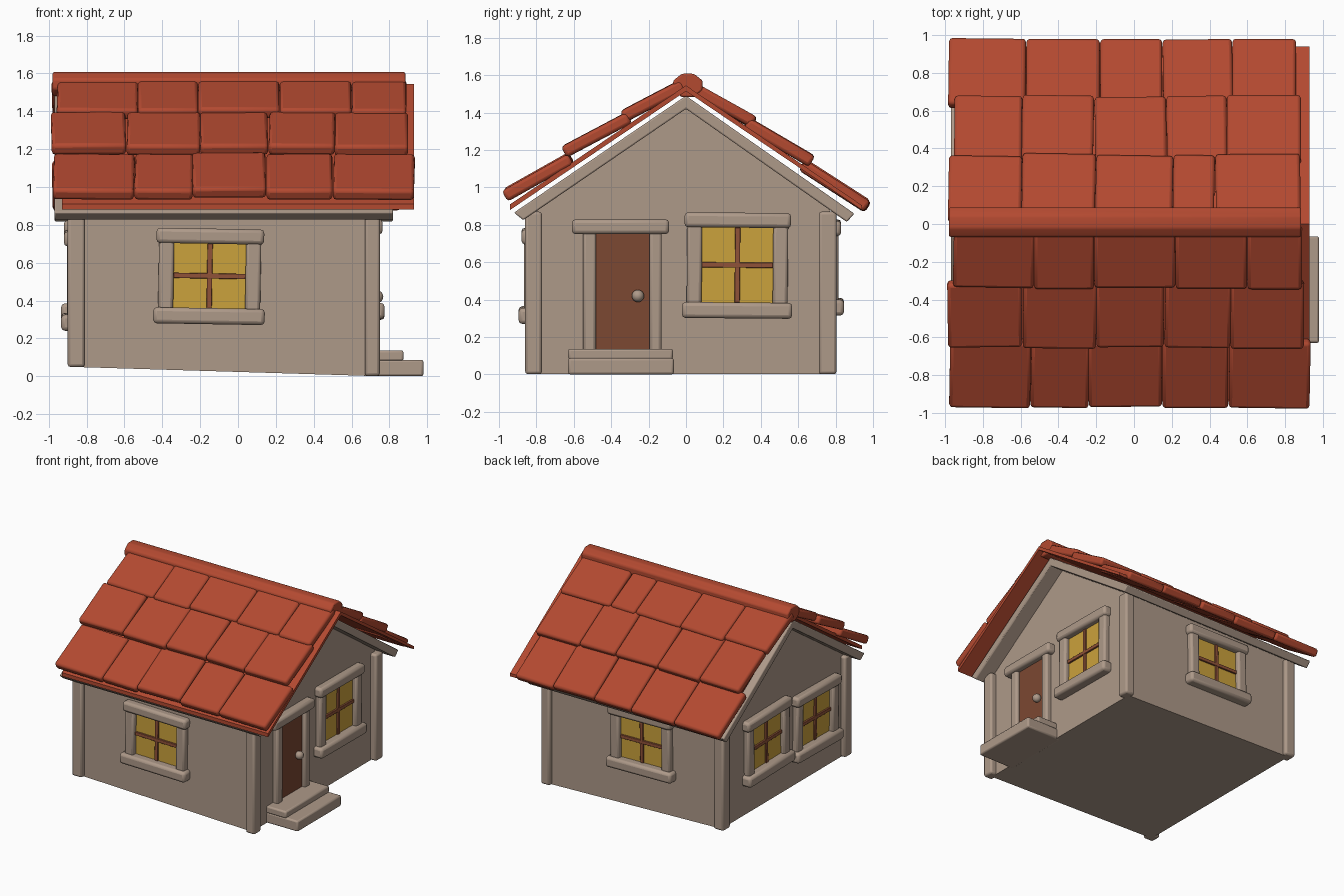
import bpy, bmesh, math, random
from mathutils import Vector, Matrix

if "Cube" in bpy.data.objects:
    bpy.data.objects.remove(bpy.data.objects["Cube"])

random.seed(4)


def material(name, r, g, b):
    m = bpy.data.materials.new(name)
    m.diffuse_color = (r, g, b, 1)
    m.use_nodes = True
    m.node_tree.nodes["Principled BSDF"].inputs["Base Color"].default_value = m.diffuse_color
    return m


STONE = material("warm stone", 0.42, 0.32, 0.25)
ROOF = material("red clay", 0.45, 0.067, 0.03)
DOOR = material("brown wood", 0.2, 0.065, 0.032)
BAR = material("window bar wood", 0.28, 0.085, 0.04)
GLASS = material("yellow glass", 0.6, 0.36, 0.045)


def finish(bm, name, mat, bevel=0.0, segments=2):
    bmesh.ops.recalc_face_normals(bm, faces=bm.faces)
    me = bpy.data.meshes.new(name)
    bm.to_mesh(me)
    bm.free()
    me.materials.append(mat)
    ob = bpy.data.objects.new(name, me)
    bpy.context.collection.objects.link(ob)
    if bevel:
        mod = ob.modifiers.new("soft edges", 'BEVEL')
        mod.width, mod.segments, mod.limit_method = bevel, segments, 'ANGLE'
    bpy.ops.object.select_all(action='DESELECT')
    ob.select_set(True)
    bpy.context.view_layer.objects.active = ob
    bpy.ops.object.shade_smooth_by_angle(angle=math.radians(40))
    return ob


def box(name, lo, hi, mat, bevel=0.0, matrix=None, segments=2):
    """Box between two corners, optionally placed by a matrix."""
    bm = bmesh.new()
    bmesh.ops.create_cube(bm, size=1)
    lo, hi = Vector(lo), Vector(hi)
    for v in bm.verts:
        v.co = Vector([(lo[i] + hi[i]) / 2 + v.co[i] * (hi[i] - lo[i]) for i in range(3)])
    if matrix:
        bm.transform(matrix)
    return finish(bm, name, mat, bevel, segments)


def extrude_x(name, profile, x0, x1, mat, bevel=0.0, sloped_base=False):
    """Extrude a (y, z) outline along x."""
    bm = bmesh.new()
    f = bm.faces.new([bm.verts.new((x0, y, z)) for y, z in profile])
    new = bmesh.ops.extrude_face_region(bm, geom=[f])["geom"]
    for v in new:
        if isinstance(v, bmesh.types.BMVert):
            v.co.x = x1
    if sloped_base:
        for v in bm.verts:
            if v.co.z < 0.1:
                v.co.z = base_z(v.co.x)
    return finish(bm, name, mat, bevel)


def base_z(x):
    # the foot of the house rises slightly towards -x
    return max(0, 0.05 - 0.05 * (x + 0.9) / 1.65)


# House body with gables
extrude_x("house_walls", [(-0.82, 0), (0.77, 0), (0.77, 0.89), (0, 1.45), (-0.82, 0.89)],
          -0.86, 0.70, STONE, sloped_base=True)

# Corner posts
for x0, x1 in ((-0.9, -0.81), (0.67, 0.75)):
    for y0, y1 in ((-0.86, -0.77), (0.71, 0.805)):
        box("corner_post", (x0, y0, base_z((x0 + x1) / 2)), (x1, y1, 0.87), STONE, 0.015)

# Stone roof slab and thin red underlay
extrude_x("roof_slab", [(0, 1.49), (0.9, 0.86), (0.86, 0.815), (0, 1.42), (-0.87, 0.825), (-0.92, 0.865)],
          -0.97, 0.82, STONE, 0.008)
extrude_x("roof_underlay", [(0, 1.545), (0.94, 0.905), (0.94, 0.88), (0, 1.515), (-0.94, 0.88), (-0.94, 0.91)],
          -0.93, 0.93, ROOF)

# Roof tiles: lower edge, upper edge (y, z of the top face), column borders
rows = [
    ((-0.985, 0.985), (-0.63, 1.185), (-0.98, -0.55, -0.24, 0.15, 0.5, 0.93)),
    ((-0.67, 1.215), (-0.32, 1.4), (-0.985, -0.59, -0.2, 0.16, 0.51, 0.9)),
    ((-0.355, 1.405), (-0.03, 1.575), (-0.96, -0.53, -0.21, 0.22, 0.6, 0.89)),
    ((0.99, 0.925), (0.64, 1.15), (-0.98, -0.57, -0.18, 0.15, 0.52, 0.86)),
    ((0.69, 1.17), (0.34, 1.375), (-0.95, -0.59, -0.21, 0.17, 0.49, 0.885)),
    ((0.38, 1.375), (0.03, 1.57), (-0.98, -0.59, -0.2, 0.21, 0.43, 0.88)),
]
for low, high, cols in rows:
    p, q = Vector((0, *low)), Vector((0, *high))
    up = (q - p).normalized()
    normal = Vector((1, 0, 0)).cross(up)
    if normal.z < 0:
        normal.negate()
    for a, b in zip(cols, cols[1:]):
        m = Matrix((Vector((1, 0, 0)), up, normal)).transposed().to_4x4()
        m.translation = p + Vector(((a + b) / 2, 0, random.uniform(-0.006, 0.004)))
        m = m @ Matrix.Rotation(random.uniform(-0.02, 0.02), 4, 'Z')
        w = (b - a) / 2 - 0.001
        box("roof_tile", (-w, random.uniform(0, 0.015), -0.065), (w, (q - p).length, 0),
            ROOF, 0.018, m)

# Ridge cap
ridge = [(0.01 + 0.085 * math.cos(t), 1.545 + 0.068 * math.sin(t))
         for t in [math.radians(22.5 + 45 * i) for i in range(8)]]
extrude_x("ridge_cap", ridge, -0.98, 0.885, ROOF, 0.01)


def wall_frame(origin, n, roll=0.0):
    """Local axes: x along the wall, y up, z outwards."""
    n, z = Vector(n), Vector((0, 0, 1))
    m = Matrix((z.cross(n), z, n)).transposed().to_4x4()
    m.translation = origin
    return m @ Matrix.Rotation(math.radians(roll), 4, 'Z')


def window(origin, n, roll, half_h=0.18):
    m = wall_frame(origin, n, roll)
    w, h = 0.19, half_h
    box("window_pane", (-w - .01, -h - .01, 0), (w + .01, h + .01, 0.008), GLASS, 0, m)
    box("window_bar_upright", (-0.014, -h, 0), (0.014, h, 0.02), BAR, 0.003, m)
    box("window_bar_across", (-w, -0.014, 0), (w, 0.014, 0.022), BAR, 0.003, m)
    for s in (-1, 1):
        # thin wooden edge and stone jamb on each side
        box("window_jamb", (s * 0.23 - 0.04, -h - 0.03, -0.03), (s * 0.23 + 0.04, h + 0.03, 0.045),
            STONE, 0.016, m)
    box("window_lintel", (-0.285, h, -0.03), (0.285, h + 0.08, 0.06), STONE, 0.02, m)
    box("window_sill", (-0.295, -h - 0.085, -0.03), (0.295, -h, 0.075), STONE, 0.02, m)


window((-0.15, -0.82, 0.53), (0, -1, 0), -1, 0.17)
window((-0.15, 0.77, 0.575), (0, 1, 0), 1, 0.17)
window((0.70, 0.275, 0.585), (1, 0, 0), -0.5, 0.2)
window((-0.86, 0.21, 0.56), (-1, 0, 0), 1)
window((-0.86, -0.42, 0.51), (-1, 0, 0), -1)

# Door with frame and knob, on the +x gable
m = wall_frame((0.70, -0.34, 0), (1, 0, 0))
box("door", (-0.15, 0.1, 0), (0.15, 0.76, 0.015), DOOR, 0, m)
box("door_jamb_left", (-0.21, 0.1, -0.03), (-0.14, 0.77, 0.045), STONE, 0.016, m)
box("door_jamb_right", (0.145, 0.1, -0.03), (0.21, 0.77, 0.045), STONE, 0.016, m)
box("door_lintel", (-0.27, 0.75, -0.03), (0.25, 0.83, 0.065), STONE, 0.02, m)
bm = bmesh.new()
bmesh.ops.create_uvsphere(bm, u_segments=16, v_segments=10, radius=0.033,
                          matrix=Matrix.Translation((0.735, -0.257, 0.42)))
finish(bm, "door_knob", STONE)

# Door steps
box("lower_step", (0.66, -0.63, 0), (0.98, -0.065, 0.087), STONE, 0.012)
box("upper_step", (0.66, -0.63, 0.08), (0.875, -0.07, 0.137), STONE, 0.012)
